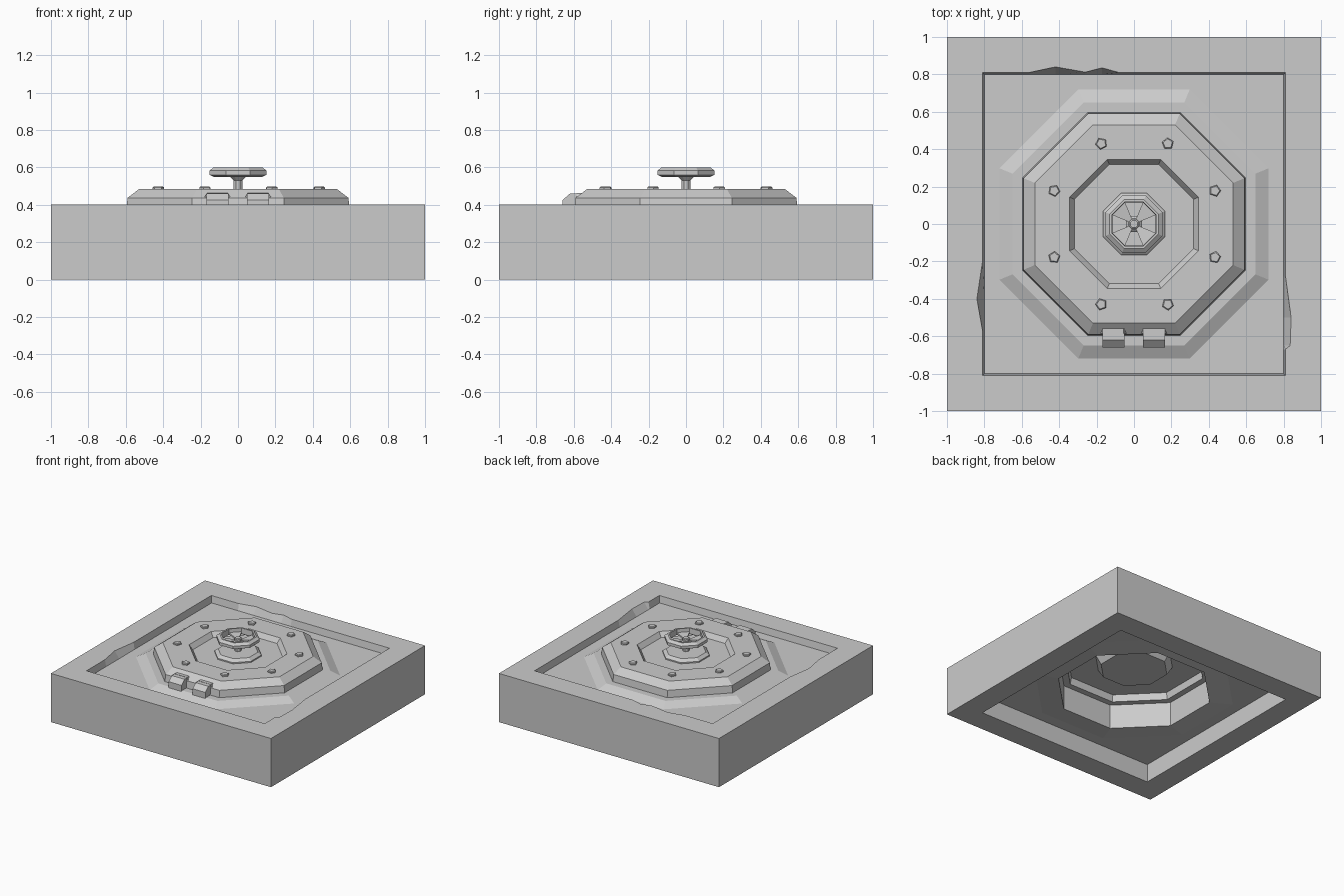
import bpy, bmesh
from math import cos, sin, pi

if "Cube" in bpy.data.objects:
    bpy.data.objects.remove(bpy.data.objects["Cube"])


def finish(name, bm):
    bmesh.ops.remove_doubles(bm, verts=bm.verts, dist=1e-5)
    bmesh.ops.recalc_face_normals(bm, faces=bm.faces)
    mesh = bpy.data.meshes.new(name)
    bm.to_mesh(mesh)
    bm.free()
    obj = bpy.data.objects.new(name, mesh)
    bpy.context.collection.objects.link(obj)
    return obj


def face(bm, pts):
    return bm.faces.new([bm.verts.new(p) for p in pts])


def ring(apothem, z, n=8, x=0, y=0, turn=0.5):
    r = apothem / cos(pi / n)
    return [(x + r * cos(2 * pi * (k + turn) / n),
             y + r * sin(2 * pi * (k + turn) / n), z) for k in range(n)]


def square(h, z):
    return [(h, -h, z), (h, h, z), (-h, h, z), (-h, -h, z)]


def bridge(bm, a, b):
    for k in range(len(a)):
        j = (k + 1) % len(a)
        face(bm, [a[k], a[j], b[j], b[k]])


def lathe(bm, profile, n=8, x=0, y=0, turn=0.5, caps=True):
    """Faceted revolve of (apothem, z) points."""
    loops = [ring(a, z, n, x, y, turn) for a, z in profile]
    for a, b in zip(loops, loops[1:]):
        bridge(bm, a, b)
    if caps:
        face(bm, loops[0])
        face(bm, loops[-1])


def prism(bm, pts, vec):
    """Extrude a flat outline along vec."""
    ext = bmesh.ops.extrude_face_region(bm, geom=[face(bm, pts)], use_keep_orig=True)["geom"]
    bmesh.ops.translate(bm, vec=vec,
                        verts=[v for v in ext if isinstance(v, bmesh.types.BMVert)])


def square_round_octagon(bm, half, apothem, z):
    """Flat square sheet with an octagonal hole."""
    s, o = square(half, z), ring(apothem, z)
    for k in range(4):
        c = s[(k + 1) % 4]
        face(bm, [s[k], c, o[2 * k], o[2 * k - 1]])
        face(bm, [c, o[2 * k + 1], o[2 * k]])


# ground tile: chipped rim round a shallow pocket, recess underneath
FLOOR, TOP, CEIL, SHAFT = 0.345, 0.4, 0.15, 0.55
sides = [
    [(.81, -.81), (.81, -.67), (.835, -.65), (.84, -.5), (.81, -.28)],
    [(.81, .81), (-.08, .81), (-.17, .835), (-.26, .812), (-.42, .84), (-.56, .81)],
    [(-.81, .81), (-.81, -.2), (-.84, -.4), (-.81, -.57)],
    [(-.81, -.81)],
]
bm = bmesh.new()
outer_top, outer_low = square(1, TOP), square(1, 0)
bridge(bm, outer_top, outer_low)
clamp = lambda v: max(-.8, min(.8, v))
for k, side in enumerate(sides):
    inner = side + [sides[(k + 1) % 4][0]]
    rim = [(x, y, TOP) for x, y in inner]
    face(bm, [outer_top[k], outer_top[(k + 1) % 4]] + rim[::-1])
    for p, q in zip(inner, inner[1:]):
        face(bm, [(*p, TOP), (*q, TOP),
                  (clamp(q[0]), clamp(q[1]), FLOOR), (clamp(p[0]), clamp(p[1]), FLOOR)])
bridge(bm, outer_low, square(.81, 0))
bridge(bm, square(.81, 0), square(.81, CEIL))
square_round_octagon(bm, .8, .72, FLOOR)
square_round_octagon(bm, .81, .72, CEIL)
# sloped plinth and the shaft going down through the tile
lathe(bm, [(.72, FLOOR), (.65, .38), (SHAFT, .38), (SHAFT, .135), (.72, CEIL)], caps=False)
finish("ground_tile", bm)

# hatch lid with sunken middle
bm = bmesh.new()
lathe(bm, [(.24, .32), (.28, .39), (.49, .39), (.50, .335), (SHAFT - .001, .335),
           (SHAFT - .001, .38), (.597, .38), (.59, .437), (.53, .483),
           (.345, .483), (.318, .445)])
finish("hatch_lid", bm)

# boss under the wheel
bm = bmesh.new()
lathe(bm, [(.165, .44), (.165, .455), (.14, .475)])
finish("wheel_boss", bm)

# hand wheel: open ring
bm = bmesh.new()
rim = [(.115, .555), (.125, .547), (.152, .56), (.152, .583), (.13, .6), (.118, .6), (.115, .555)]
lathe(bm, rim, caps=False)
finish("hand_wheel_rim", bm)

# four wedge spokes filling every other sector
bm = bmesh.new()
outer, hub = ring(.118, .572), ring(.02, .56)
for k in range(0, 8, 2):
    prism(bm, [outer[k], outer[k + 1], hub[k + 1], hub[k]], (0, 0, -.014))
finish("hand_wheel_spokes", bm)

# stem and nut
bm = bmesh.new()
lathe(bm, [(.024, .45), (.024, .53), (.042, .55), (.03, .56)])
finish("wheel_stem", bm)
bm = bmesh.new()
lathe(bm, [(.027, .555), (.027, .575), (.02, .58)])
finish("wheel_nut", bm)

# lid bolts
bm = bmesh.new()
for k in range(8):
    a = 2 * pi * (k + .5) / 8
    lathe(bm, [(.026, .475), (.026, .492), (.021, .497)], 5,
          .003 + .465 * cos(a), .465 * sin(a), turn=k * .3)
finish("lid_bolts", bm)

# hinge blocks, chamfered side profile in (y, z), on wider back plates
for name, cx in (("hinge_left", -.11), ("hinge_right", .107)):
    bm = bmesh.new()
    profile = [(-.66, .37), (-.66, .425), (-.62, .46), (-.555, .46), (-.555, .37)]
    prism(bm, [(cx - .058, y, z) for y, z in profile], (.116, 0, 0))
    plate = [(-.07, .37), (.07, .37), (.07, .44), (.055, .462), (-.055, .462), (-.07, .44)]
    prism(bm, [(cx + x, -.585, z) for x, z in plate], (0, .04, 0))
    finish(name, bm)
